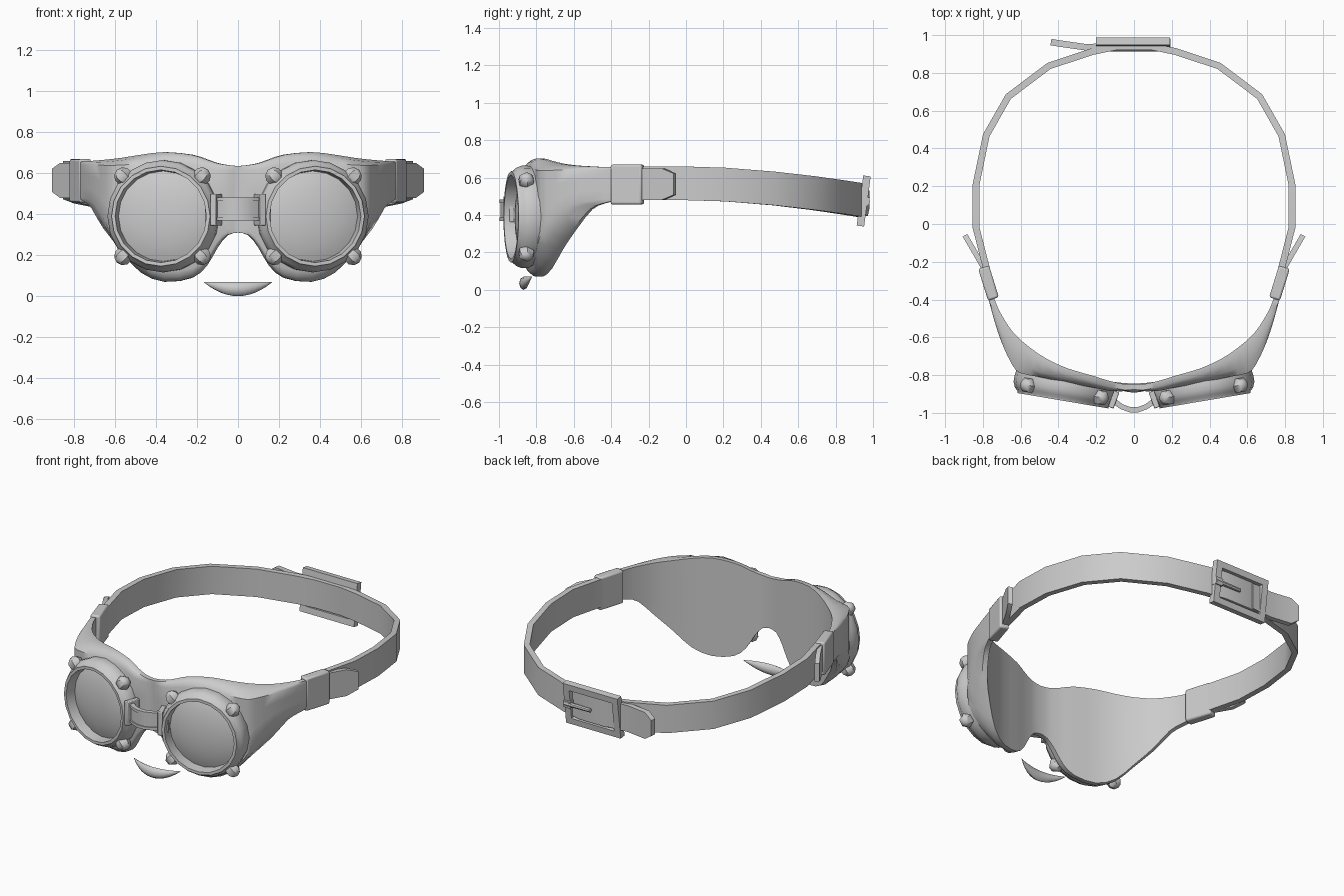
import bpy, bmesh, math
from mathutils import Vector, Matrix

if "Cube" in bpy.data.objects:
    bpy.data.objects.remove(bpy.data.objects["Cube"])

grey = bpy.data.materials.new("plain_grey")
grey.diffuse_color = (0.6, 0.6, 0.6, 1)
grey.use_nodes = True
grey.node_tree.nodes["Principled BSDF"].inputs["Base Color"].default_value = grey.diffuse_color


def finish(name, bm, mirror=False, bevel=0, angle=35):
    """Turn a bmesh into a named object; optionally mirror it across x = 0."""
    bmesh.ops.recalc_face_normals(bm, faces=bm.faces)
    me = bpy.data.meshes.new(name)
    bm.to_mesh(me)
    bm.free()
    me.materials.append(grey)
    ob = bpy.data.objects.new(name, me)
    bpy.context.collection.objects.link(ob)
    if bevel:
        m = ob.modifiers.new("Bevel", "BEVEL")
        m.width, m.segments = bevel, 2
    if mirror:
        ob.modifiers.new("Mirror", "MIRROR").merge_threshold = 0.0005
    bpy.ops.object.select_all(action="DESELECT")
    ob.select_set(True)
    bpy.context.view_layer.objects.active = ob
    bpy.ops.object.shade_smooth_by_angle(angle=math.radians(angle))
    return ob


def skin(bm, loops, caps=True):
    """Join closed loops of points with quads."""
    rows = [[bm.verts.new(p) for p in l] for l in loops]
    n = len(rows[0])
    for a, b in zip(rows, rows[1:]):
        for i in range(n):
            bm.faces.new((a[i], a[(i + 1) % n], b[(i + 1) % n], b[i]))
    if caps:
        bm.faces.new(rows[0])
        bm.faces.new(rows[-1])


def ribbon(bm, path, thick, heights):
    """Upright band along a path of (x, y, z), with one height per point."""
    pts = [Vector(p) for p in path]
    loops = []
    for i, p in enumerate(pts):
        t = pts[min(i + 1, len(pts) - 1)] - pts[max(i - 1, 0)]
        n = Vector((t.y, -t.x, 0)).normalized() * thick / 2
        h = Vector((0, 0, heights[i] / 2))
        loops.append([p + n + h, p - n + h, p - n - h, p + n - h])
    skin(bm, loops)


def box(bm, size, centre, rot=Matrix()):
    bmesh.ops.create_cube(bm, size=1, matrix=Matrix.Translation(centre) @ rot
                          @ Matrix.Diagonal((*size, 1)))


def smooth_columns(cols, steps):
    """Catmull-Rom refinement of rows of numbers."""
    out = []
    for i in range(len(cols) - 1):
        q = [cols[max(i - 1, 0)], cols[i], cols[i + 1], cols[min(i + 2, len(cols) - 1)]]
        for k in range(steps):
            t = k / steps
            out.append([0.5 * (2 * b + (c - a) * t + (2 * a - 5 * b + 4 * c - d) * t * t
                               + (3 * b - a - 3 * c + d) * t ** 3) for a, b, c, d in zip(*q)])
    return out + [list(cols[-1])]


# Face mask: columns of back x, back y, front x, front y, bottom z, top z
columns = [
    (0, -.85, 0, -.875, .31, .635), (.05, -.848, .05, -.885, .297, .64),
    (.1, -.838, .1, -.885, .235, .65), (.15, -.825, .15, -.88, .15, .668),
    (.22, -.803, .22, -.865, .09, .69), (.35, -.765, .36, -.84, .07, .703),
    (.46, -.715, .5, -.81, .115, .69), (.55, -.655, .6, -.79, .22, .675),
    (.635, -.58, .645, -.745, .33, .665), (.69, -.5, .70, -.63, .43, .66),
    (.722, -.44, .74, -.51, .46, .657), (.745, -.38, .775, -.38, .475, .655)]
cols = smooth_columns(columns, 2)
cols[0][0] = cols[0][2] = 0
bm = bmesh.new()
loops = []
for i, (xb, yb, xf, yf, z0, z1) in enumerate(cols):
    a, b = cols[max(i - 1, 0)], cols[min(i + 1, len(cols) - 1)]
    n = Vector((b[1] - a[1], a[0] - b[0], 0)).normalized() * 0.03
    if i == 0:
        n = Vector((0, -0.025, 0))
    back, rim, front = Vector((xb, yb, 0)), Vector((xb, yb, 0)) + n, Vector((xf, yf, 0))
    loop = [back + Vector((0, 0, z1 + (z0 - z1) * k / 4)) for k in range(5)]
    for v, f in ((0, 0), (.03, .6), (.08, 1), (.35, 1), (.65, 1), (.92, 1), (.97, .6), (1, 0)):
        loop.append(rim.lerp(front, f) + Vector((0, 0, z0 + (z1 - z0) * v)))
    loops.append(loop)
skin(bm, loops, caps=False)
bm.verts.ensure_lookup_table()
bm.faces.new(bm.verts[-13:])
finish("face_mask", bm, mirror=True, angle=45)

# Lens frames: local z is the outward lens axis
tilt = math.radians(9.6)
axis = Vector((math.sin(tilt), -math.cos(tilt), 0))
side = Vector((math.cos(tilt), math.sin(tilt), 0))
up = Vector((0, 0, 1))
lens_mat = Matrix.Translation((.36, -.835, .39)) @ Matrix((side, up, axis)).transposed().to_4x4()


def lathe(profile, segs):
    return [[lens_mat @ Vector((r * math.cos(2 * math.pi * k / segs),
                                r * math.sin(2 * math.pi * k / segs), d))
             for k in range(segs)] for r, d in profile]


bm = bmesh.new()
ring = [(.268, -.03), (.274, .015), (.274, .045), (.262, .075), (.246, .09),
        (.244, .102), (.226, .102), (.22, .03), (.22, -.03), (.268, -.03)]
skin(bm, lathe(ring, 20), caps=False)
bmesh.ops.remove_doubles(bm, verts=bm.verts, dist=0.0001)
finish("lens_frame", bm, mirror=True, angle=40)

# Domed lenses
bm = bmesh.new()
skin(bm, lathe([(.222, .02), (.222, .035), (.19, .047), (.14, .059), (.08, .068), (.02, .071)], 20))
finish("lens", bm, mirror=True)

# Rivets on the lens frames
bm = bmesh.new()
for k in range(4):
    a = math.radians(45 + 90 * k)
    m = (lens_mat @ Matrix.Rotation(a, 4, "Z") @ Matrix.Translation((.275, 0, .052))
         @ Matrix.Rotation(math.pi / 2, 4, "Y"))
    bmesh.ops.create_uvsphere(bm, u_segments=6, v_segments=5, radius=.045, matrix=m)
finish("frame_rivets", bm, mirror=True, angle=40)

# Nose bridge: bowed bar with raised edges, and end clamps
bm = bmesh.new()
arc = [(.11 * s, -.985 + .05 * s * s, 0) for s in (-1, -.6, -.2, .2, .6, 1)]
for z, h, t in ((.425, .10, .016), (.473, .018, .028), (.377, .018, .028)):
    ribbon(bm, [(x, y, z) for x, y, _ in arc], t, [h] * 6)
finish("nose_bridge", bm)
bm = bmesh.new()
box(bm, (.03, .09, .155), (.107, -.93, .422), Matrix.Rotation(.35, 4, "Z"))
box(bm, (.06, .025, .12), (.13, -.935, .422), Matrix.Rotation(tilt, 4, "Z"))
finish("bridge_clamp", bm, mirror=True, bevel=.005)

# Loose crescent below the nose
bm = bmesh.new()
loops = []
for i in range(13):
    s = -0.985 + 1.97 * i / 12
    w = 1 - s * s
    mid = Vector((.17 * s, -.868 + .045 * s * s, .07 - .035 * w))
    loops.append([mid + Vector((0, .024 * w * math.cos(k * math.pi / 4),
                                .035 * w * math.sin(k * math.pi / 4))) for k in range(8)])
skin(bm, loops)
finish("lower_crescent", bm, angle=60)


# Head strap, sinking toward the back
def strap_z(y):
    return .57 - .085 * (max(0, y) / .9) ** 1.7


half = [(.755, -.34), (.785, -.22), (.836, -.02), (.836, .21), (.782, .47), (.665, .675),
        (.45, .837), (.22, .913), (.09, .94)]
plan = half + [(-x, y) for x, y in reversed(half)]
bm = bmesh.new()
ribbon(bm, [(x, y, strap_z(y)) for x, y in plan], .036, [.18] * len(plan))
finish("head_strap", bm)

# Side strap ends and the loops that hold them
bm = bmesh.new()
ribbon(bm, [(.785, -.25, .565), (.857, -.125, .565), (.895, -.06, .565)], .028, [.17, .17, .115])
finish("side_strap_end", bm, mirror=True)
bm = bmesh.new()
box(bm, (.06, .175, .212), (.77, -.313, .563), Matrix.Rotation(-.3, 4, "Z"))
finish("side_loop", bm, mirror=True, bevel=.01)

# Rear strap end
bm = bmesh.new()
ribbon(bm, [(-.1, .945, .48), (-.25, .935, .48), (-.39, .955, .48), (-.44, .963, .48)],
       .034, [.17, .17, .17, .1])
finish("rear_strap_end", bm)

# Rear buckle: four bars, a prong and its hinge
lean = Matrix.Translation((-.005, .95, .475)) @ Matrix.Rotation(-.13, 4, "X")
bm = bmesh.new()
for s in (-1, 1):
    box(bm, (.39, .04, .04), (0, 0, .115 * s))
    box(bm, (.042, .04, .19), (.174 * s, 0, 0))
bmesh.ops.transform(bm, matrix=lean, verts=bm.verts)
finish("buckle_frame", bm)
bm = bmesh.new()
bmesh.ops.create_cone(bm, cap_ends=True, segments=8, radius1=.015, radius2=.012, depth=.18,
                      matrix=Matrix.Translation((.1, .02, 0)) @ Matrix.Rotation(-math.pi / 2, 4, "Y"))
box(bm, (.05, .05, .045), (.172, .005, 0))
bmesh.ops.transform(bm, matrix=lean, verts=bm.verts)
finish("buckle_prong", bm)
